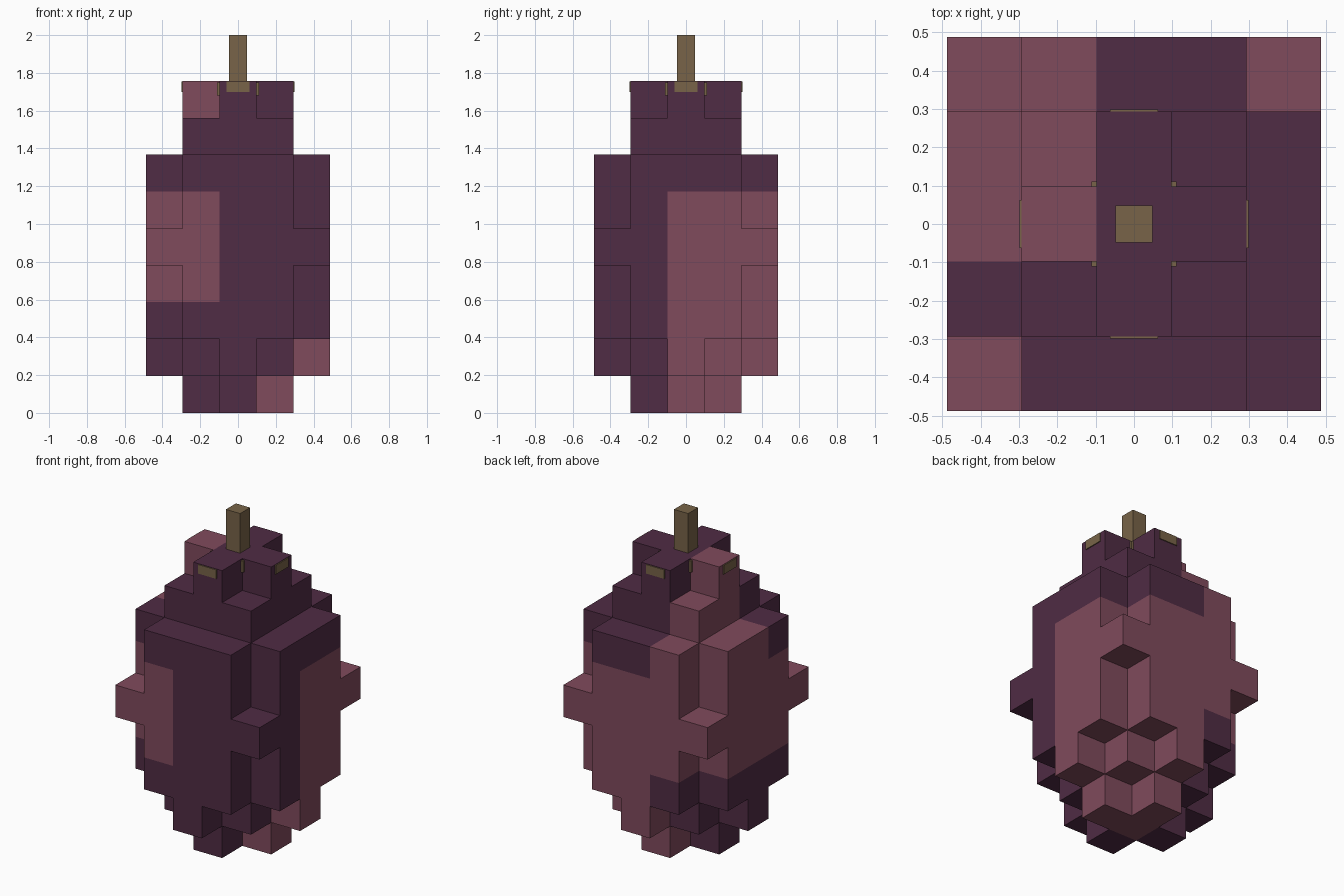
import bpy, bmesh
from mathutils import Vector

if "Cube" in bpy.data.objects:
    bpy.data.objects.remove(bpy.data.objects["Cube"])

V = 0.1953  # block size


def material(name, rgb):
    m = bpy.data.materials.new(name)
    m.diffuse_color = (*rgb, 1)
    m.use_nodes = True
    m.node_tree.nodes["Principled BSDF"].inputs["Base Color"].default_value = m.diffuse_color
    return m


plum = material("dark plum", (0.080, 0.025, 0.058))
rose = material("dusty rose", (0.216, 0.069, 0.107))
brown = material("stem brown", (0.188, 0.127, 0.065))


def filled(x, y, k):
    """Blocky fruit outline, layer by layer (k = 0 is the bottom)."""
    ax, ay = abs(x), abs(y)
    if k in (0, 8):
        return ax + ay <= 1                  # plus-shaped ends
    if k == 1:
        return ax + ay <= 2                  # diamond
    if k == 7:
        return max(ax, ay) <= 1              # square shoulder
    if k in (2, 3, 5, 6):
        return max(ax, ay) <= 2 and ax + ay < 4  # square without corners
    return k == 4 and max(ax, ay) <= 2       # full waist


def is_rose(x, y, k):
    """Colour patches split by quadrant and height."""
    if x >= 0:
        return y >= 0 and k <= 5
    return k >= 3 and (y >= 0 or k <= 5)


# fruit body: only the outer faces of the blocks
bm = bmesh.new()
for k in range(9):
    for x in range(-2, 3):
        for y in range(-2, 3):
            if not filled(x, y, k):
                continue
            c = Vector((x, y, k + 0.5)) * V
            for axis in range(3):
                for s in (-1, 1):
                    n = Vector((0, 0, 0))
                    n[axis] = s
                    if filled(x + int(n.x), y + int(n.y), k + int(n.z)):
                        continue
                    u = Vector((0, 0, 0))
                    u[(axis + 1) % 3] = 1
                    w = n.cross(u)
                    f = bm.faces.new([bm.verts.new(c + (n + u * a + w * b) * V / 2)
                                      for a, b in ((-1, -1), (1, -1), (1, 1), (-1, 1))])
                    f.material_index = int(is_rose(x, y, k))
bmesh.ops.remove_doubles(bm, verts=bm.verts, dist=0.001)
mesh = bpy.data.meshes.new("fruit_body")
bm.to_mesh(mesh)
bm.free()
mesh.materials.append(plum)
mesh.materials.append(rose)
bpy.context.collection.objects.link(bpy.data.objects.new("fruit_body", mesh))


def box(name, sx, sy, z0, z1):
    bpy.ops.mesh.primitive_cube_add(size=1, location=(0, 0, (z0 + z1) / 2))
    ob = bpy.context.object
    ob.name = name
    ob.scale = (sx, sy, z1 - z0)
    ob.data.materials.append(brown)


# stem and the cap whose tips just poke through the top layer
box("stem", 0.096, 0.096, 1.70, 2.0)
box("cap_core", 0.222, 0.222, 1.68, 1.75)
box("cap_arm_x", 0.598, 0.124, 1.70, 1.755)
box("cap_arm_y", 0.124, 0.598, 1.70, 1.755)
